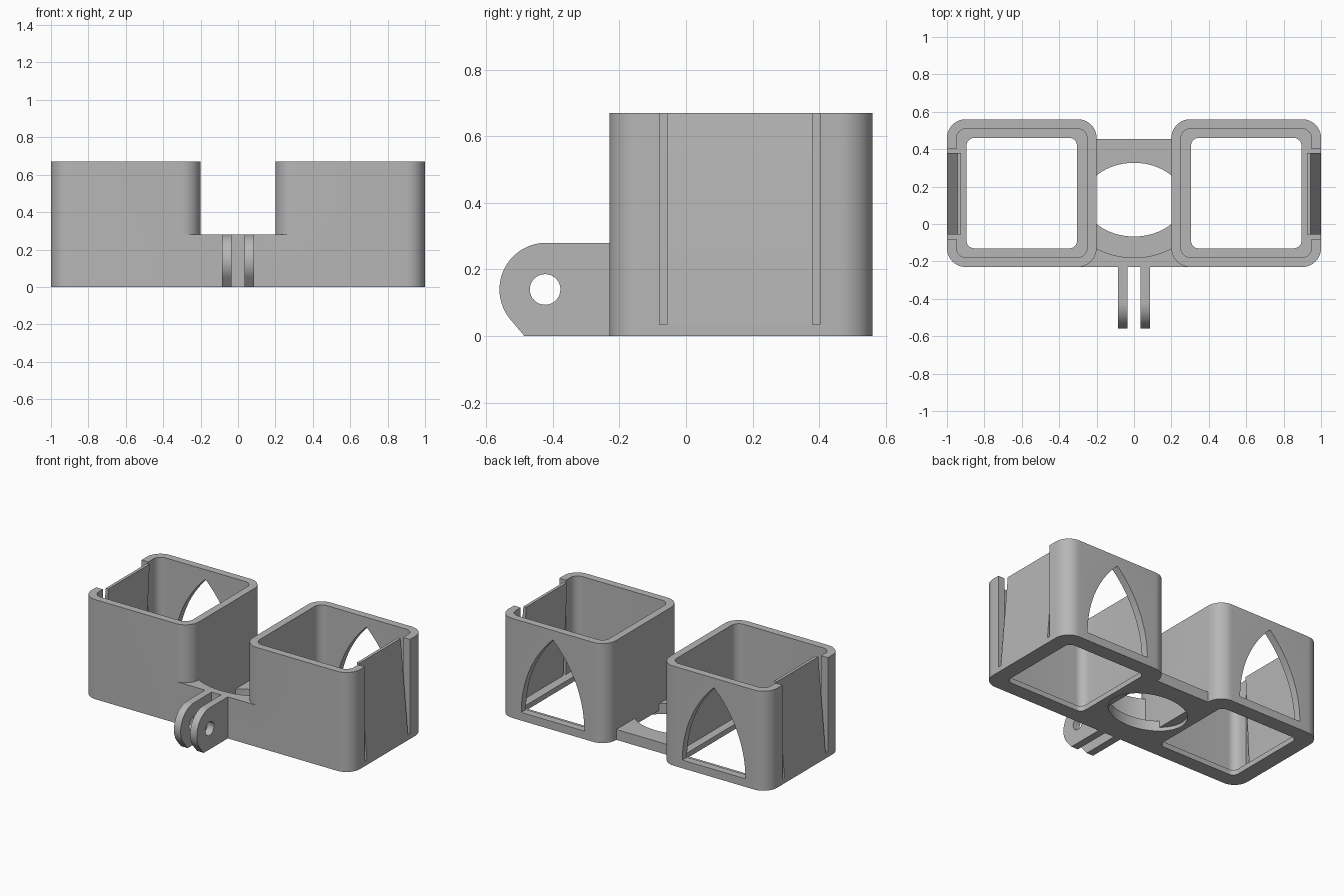
import bpy, bmesh
from math import cos, sin, pi, radians, sqrt

cube = bpy.data.objects.get("Cube")
if cube:
    bpy.data.objects.remove(cube)

grey = bpy.data.materials.new("plain grey")
grey.use_nodes = True
tone = (0.47, 0.47, 0.47, 1)
grey.diffuse_color = tone
grey.node_tree.nodes["Principled BSDF"].inputs["Base Color"].default_value = tone


def prism(name, outline, low, high, axis="z"):
    """Extrude a closed 2D outline along an axis."""
    place = {"x": lambda u, v, w: (w, u, v),
             "y": lambda u, v, w: (u, w, v),
             "z": lambda u, v, w: (u, v, w)}[axis]
    bm = bmesh.new()
    ends = [[bm.verts.new(place(u, v, w)) for u, v in outline] for w in (low, high)]
    for ring in ends:
        bm.faces.new(ring)
    n = len(outline)
    for i in range(n):
        j = (i + 1) % n
        bm.faces.new((ends[0][i], ends[0][j], ends[1][j], ends[1][i]))
    bmesh.ops.recalc_face_normals(bm, faces=bm.faces)
    mesh = bpy.data.meshes.new(name)
    bm.to_mesh(mesh)
    bm.free()
    mesh.materials.append(grey)
    obj = bpy.data.objects.new(name, mesh)
    bpy.context.collection.objects.link(obj)
    return obj


def arc(cx, cy, rx, ry, start, end, steps):
    angles = [radians(start + (end - start) * i / steps) for i in range(steps + 1)]
    return [(cx + rx * cos(a), cy + ry * sin(a)) for a in angles]


def rect(x0, x1, y0, y1):
    return [(x0, y0), (x1, y0), (x1, y1), (x0, y1)]


def rounded(x0, x1, y0, y1, r):
    corners = ((x1, y1), (x0, y1), (x0, y0), (x1, y0))
    pts = []
    for k, (x, y) in enumerate(corners):
        cx = x - r if x == x1 else x + r
        cy = y - r if y == y1 else y + r
        pts += arc(cx, cy, r, r, 90 * k, 90 * k + 90, 10)
    return pts


def combine(target, tool, operation):
    """Apply a boolean and discard the tool."""
    mod = target.modifiers.new("combine", "BOOLEAN")
    mod.operation = operation
    mod.solver = "EXACT"
    mod.object = tool
    bpy.context.view_layer.objects.active = target
    bpy.ops.object.modifier_apply(modifier=mod.name)
    bpy.data.objects.remove(tool)


def add(target, tool):
    combine(target, tool, "UNION")


def cut(target, tool):
    combine(target, tool, "DIFFERENCE")


def sided(pts, side):
    return [(u * side, v) for u, v in pts]


TOP, FLOOR, FRONT, BACK = 0.67, 0.035, -0.23, 0.56
MID = 0.13
oval = arc(0, MID, 0.265, 0.197, 0, 360, 64)[:-1]

# Bridge plate with oval opening
body = prism("holder_body", rect(-0.23, 0.23, -0.21, 0.455), 0, 0.07)
cut(body, prism("oval_cutter", oval, -0.1, 0.2))

# Front bridge wall, hollowed by a shallow curve
wall = [(0.3, FRONT), (0.3, -0.14), (0.22, -0.12)]
wall += arc(0, MID, 0.37, 0.31, -57, -123, 20)
wall += [(-0.22, -0.12), (-0.3, -0.14), (-0.3, FRONT)]
add(body, prism("front_wall", wall, 0, 0.28))

# Two square cups
for side in (1, -1):
    add(body, prism("cup", sided(rounded(0.2, 1, FRONT, BACK, 0.1), side), 0, TOP))

# Pointed arch outline for the back windows
half, sill, rise = 0.235, 0.055, 0.55
radius = (half ** 2 + rise ** 2) / (2 * half)
steps = 16
heights = [rise * i / steps for i in range(steps + 1)]
right_edge = [(half - radius + sqrt(radius ** 2 - h * h), h + sill) for h in heights]
arch = right_edge[:-1] + [(0, sill + rise)] + [(-u, v) for u, v in right_edge[-2::-1]]

for side in (1, -1):
    # Hollow, floor opening, back window and side gap
    cut(body, prism("hollow", sided(rounded(0.25, 0.95, -0.18, 0.51, 0.055), side), FLOOR, 1))
    cut(body, prism("floor_hole", sided(rounded(0.305, 0.895, -0.13, 0.46, 0.04), side), -0.1, 0.2))
    cut(body, prism("window", [(u + 0.6 * side, v) for u, v in arch], 0.46, 0.7, "y"))
    cut(body, prism("side_gap", sided(rect(0.93, 1.1, -0.08, 0.402), side), FLOOR, 1))
# Shallow oval recess under the cup walls
cut(body, prism("oval_recess", oval, -0.1, 0.025))

parts = [body]

# Leaning spring panels in the side gaps
profile = [(1, FLOOR - 0.01), (1, FLOOR), (0.945, TOP), (0.925, TOP),
           (0.955, FLOOR), (0.955, FLOOR - 0.01)]
for side, label in ((1, "left"), (-1, "right")):
    parts.append(prism(label + "_spring_panel", sided(profile, side), -0.057, 0.38, "y"))

# Pair of hinge lugs with a pin hole
lug = [(FRONT + 0.01, 0), (FRONT + 0.01, 0.28)]
lug += arc(-0.42, 0.14, 0.14, 0.14, 90, 220, 28) + [(-0.485, 0)]
for side, label in ((1, "left"), (-1, "right")):
    x0, x1 = sorted((0.035 * side, 0.085 * side))
    obj = prism(label + "_hinge_lug", lug, x0, x1, "x")
    cut(obj, prism("pin_hole", arc(-0.423, 0.14, 0.046, 0.046, 0, 360, 32)[:-1], -0.2, 0.2, "x"))
    parts.append(obj)

# Smooth the curves and keep the edges crisp
for obj in parts:
    bpy.ops.object.select_all(action="DESELECT")
    obj.select_set(True)
    bpy.context.view_layer.objects.active = obj
    bpy.ops.object.shade_smooth_by_angle(angle=radians(30))
